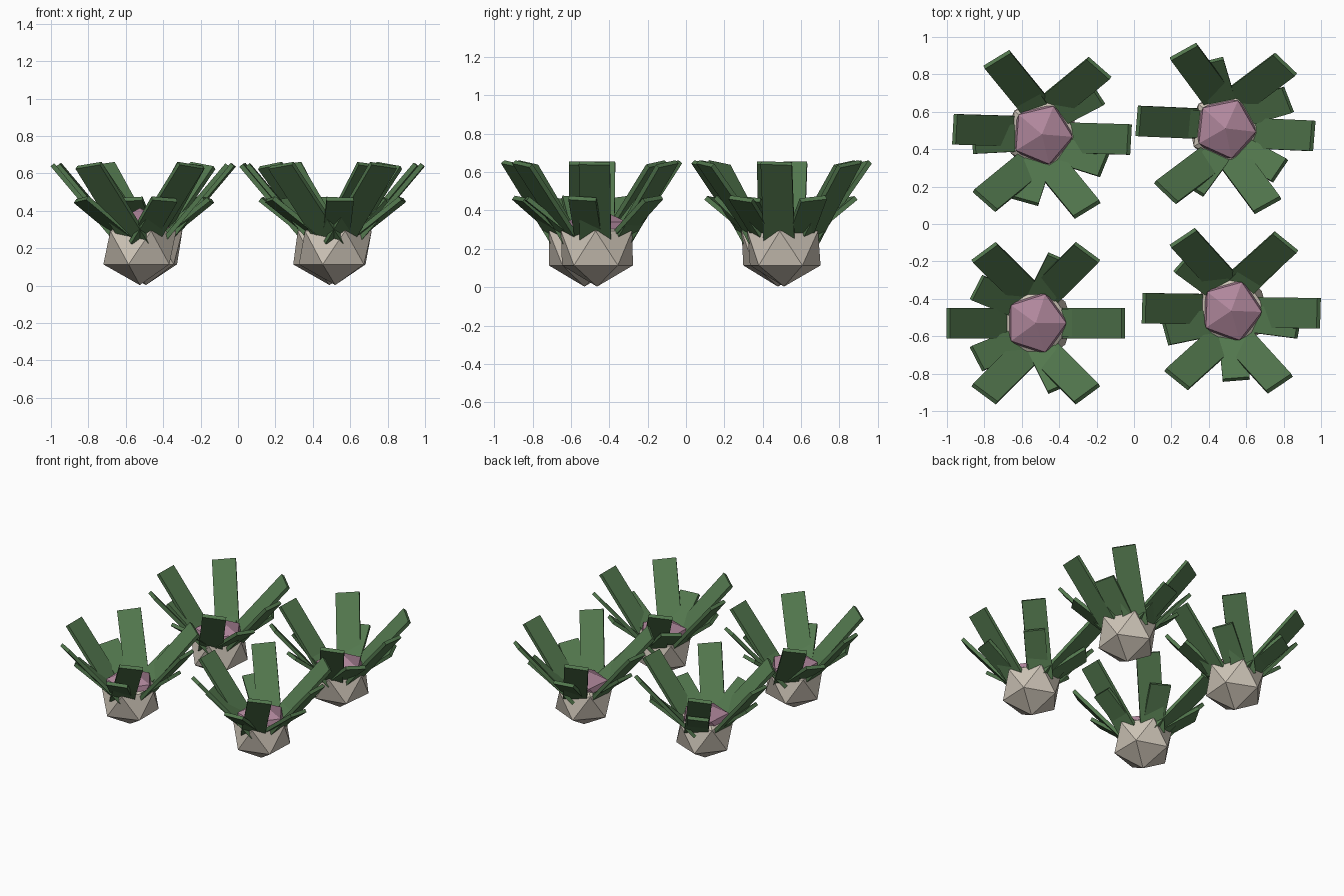
import bpy, math
from mathutils import Euler, Matrix, Vector

if "Cube" in bpy.data.objects:
    bpy.data.objects.remove(bpy.data.objects["Cube"])


def material(name, rgb):
    m = bpy.data.materials.new(name)
    m.diffuse_color = (*rgb, 1)
    m.use_nodes = True
    m.node_tree.nodes["Principled BSDF"].inputs["Base Color"].default_value = m.diffuse_color
    return m


stone = material("warm_beige", (0.61, 0.55, 0.47))
pink = material("dusty_pink", (0.43, 0.24, 0.33))
green = material("leaf_green", (0.085, 0.185, 0.075))


def finish(name, mat):
    ob = bpy.context.object
    ob.name = name
    ob.data.materials.append(mat)
    return ob


def ball(name, mat, loc, r, rz, rot):
    # Low-poly icosahedron, squashed in height
    bpy.ops.mesh.primitive_ico_sphere_add(subdivisions=1, radius=1, location=loc,
                                          rotation=(0, 0, rot))
    finish(name, mat).scale = (r, r, rz)


def leaf(name, x, y, a, r, z, tilt, size):
    # Flat blade leaning outwards, with a slight roll depending on its direction
    roll = 0.2 * math.sin(2 * a)
    bpy.ops.mesh.primitive_cube_add(size=1)
    ob = finish(name, green)
    pos = Vector((x + r * math.cos(a), y + r * math.sin(a), z))
    ob.data.transform(Matrix.LocRotScale(pos, Euler((roll, tilt, a)), Vector(size)))


# Centre, big-leaf turn and small-leaf turn (degrees) of each plant
plants = [(-0.525, -0.53, 0, 0), (0.52, -0.464, -2.2, -14.5),
          (-0.492, 0.479, -4.4, -30), (0.489, 0.511, -6.4, -43)]

for i, (x, y, big, small) in enumerate(plants):
    rot = math.radians(big)
    ball(f"bulb_{i}", stone, (x, y, 0.203), 0.218, 0.2, rot)
    ball(f"flower_core_{i}", pink, (x, y, 0.28), 0.182, 0.135, rot)
    for k in range(6):
        leaf(f"long_leaf_{i}_{k}", x, y, rot + k * math.tau / 6,
             0.287, 0.432, 0.70, (0.025, 0.163, 0.56))
    for k in range(5):
        leaf(f"short_leaf_{i}_{k}", x, y, math.radians(small) + k * math.tau / 5,
             0.238, 0.36, 0.90, (0.025, 0.145, 0.33))
